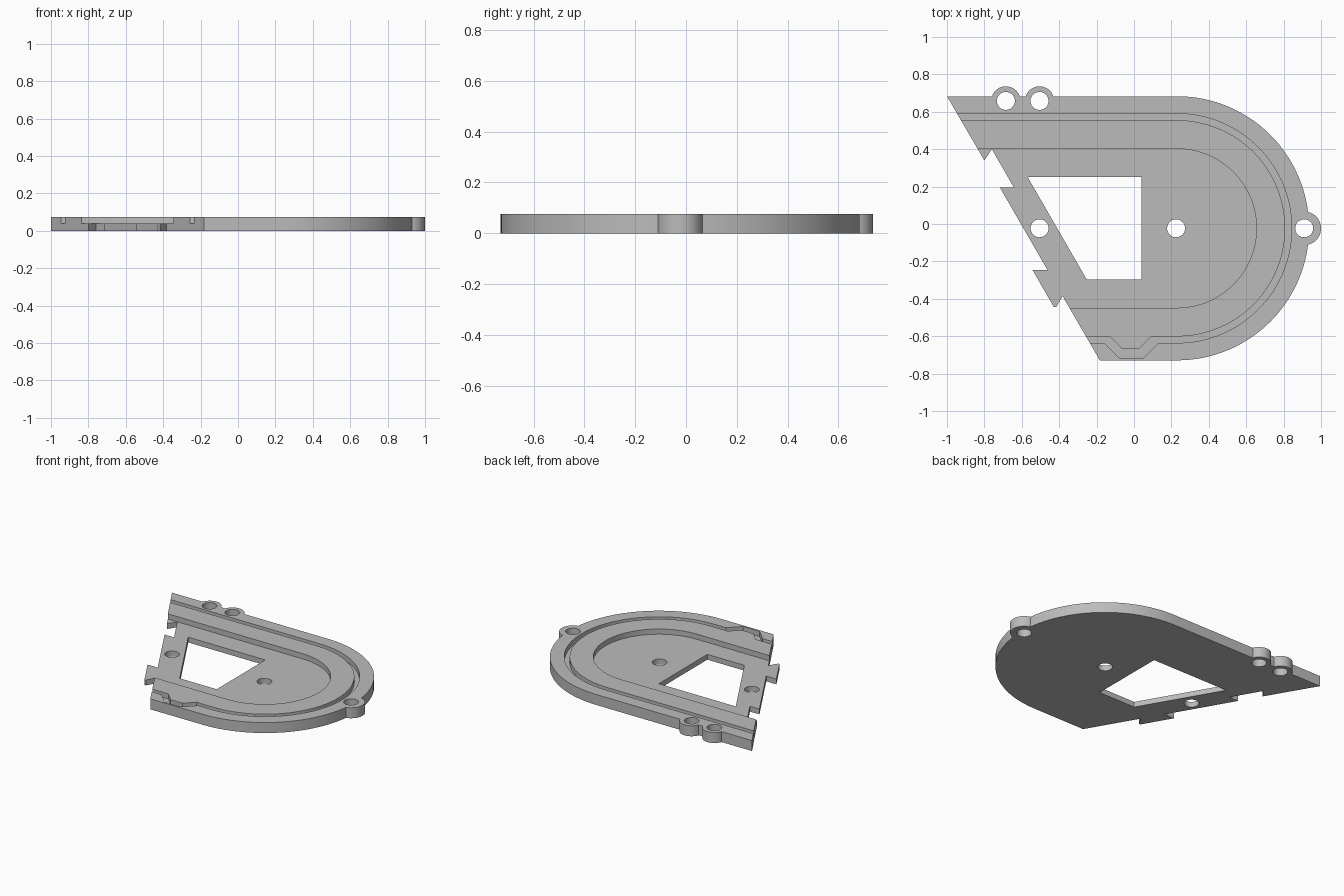
import bpy, bmesh, math

cube = bpy.data.objects.get("Cube")
if cube:
    bpy.data.objects.remove(cube, do_unlink=True)

THICK, FLOOR = 0.075, 0.038
CX, CY = 0.23, -0.023          # centre shared by all rounded ends

grey = bpy.data.materials.new("plain grey")
grey.use_nodes = True
grey.diffuse_color = (0.5, 0.5, 0.5, 1)
grey.node_tree.nodes["Principled BSDF"].inputs["Base Color"].default_value = (0.5, 0.5, 0.5, 1)


def prism(name, outline, z0, z1):
    """Extrude a flat outline between two heights."""
    bm = bmesh.new()
    face = bm.faces.new([bm.verts.new((x, y, z0)) for x, y in outline])
    ext = bmesh.ops.extrude_face_region(bm, geom=[face])
    bmesh.ops.translate(bm, vec=(0, 0, z1 - z0),
                        verts=[v for v in ext["geom"] if isinstance(v, bmesh.types.BMVert)])
    bmesh.ops.recalc_face_normals(bm, faces=bm.faces)
    mesh = bpy.data.meshes.new(name)
    bm.to_mesh(mesh)
    bm.free()
    mesh.materials.append(grey)
    obj = bpy.data.objects.new(name, mesh)
    bpy.context.collection.objects.link(obj)
    return obj


def arc(x, y, r, start, end, steps):
    angles = [math.radians(start + (end - start) * i / steps) for i in range(steps + 1)]
    return [(x + r * math.cos(a), y + r * math.sin(a)) for a in angles]


def circle(x, y, r):
    return arc(x, y, r, 0, 360, 48)[:-1]


def round_end(r):
    return arc(CX, CY, r, -90, 90, 64)


def combine(target, tool, operation):
    mod = target.modifiers.new(operation, "BOOLEAN")
    mod.object, mod.operation, mod.solver = tool, operation, "EXACT"
    bpy.context.view_layer.objects.active = target
    bpy.ops.object.modifier_apply(modifier=mod.name)
    bpy.data.objects.remove(tool, do_unlink=True)


# Plate with a slanted left edge, a hooked notch and a hooked tab
slant = [(-1, 0.683), (-0.8, 0.34), (-0.76, 0.4), (-0.642, 0.195), (-0.717, 0.195),
         (-0.463, -0.245), (-0.543, -0.245), (-0.428, -0.445), (-0.416, -0.445),
         (-0.382, -0.385), (-0.182, -0.73)]
plate = prism("base_plate", slant + round_end(0.706), 0, THICK)

# Screw lugs on the rim
lugs = [(-0.685, 0.658, 0.078), (-0.505, 0.658, 0.078), (0.91, CY, 0.09)]
for x, y, r in lugs:
    combine(plate, prism("lug", circle(x, y, r), 0, THICK), "UNION")

# Wide recess, open at the slanted edge
combine(plate, prism("recess", [(-1.2, CY - 0.425)] + round_end(0.425) + [(-1.2, CY + 0.425)],
                     FLOOR, 0.2), "DIFFERENCE")

# Narrow groove following the rim, with a pocket near the front
outer = [(-1.2, -0.636), (-0.16, -0.636), (-0.08, -0.716), (0.05, -0.716), (0.13, -0.636)]
inner = [(-1.2, -0.601), (-0.13, -0.601), (-0.067, -0.665), (0.028, -0.665), (0.092, -0.601)]
outer += round_end(0.613) + [(-1.2, CY + 0.613)]
inner += round_end(0.578) + [(-1.2, CY + 0.578)]
combine(plate, prism("groove", outer + inner[::-1], FLOOR, 0.2), "DIFFERENCE")

# Window and screw holes
window = [(-0.568, 0.25), (-0.252, -0.298), (0.04, -0.298), (0.04, 0.25)]
combine(plate, prism("window", window, -0.1, 0.2), "DIFFERENCE")
for x, y in [l[:2] for l in lugs] + [(-0.505, CY), (0.225, CY)]:
    combine(plate, prism("hole", circle(x, y, 0.048), -0.1, 0.2), "DIFFERENCE")

# Smooth curved walls, sharp edges elsewhere
bpy.ops.object.select_all(action="DESELECT")
plate.select_set(True)
bpy.context.view_layer.objects.active = plate
bpy.ops.object.shade_smooth_by_angle(angle=math.radians(25))
